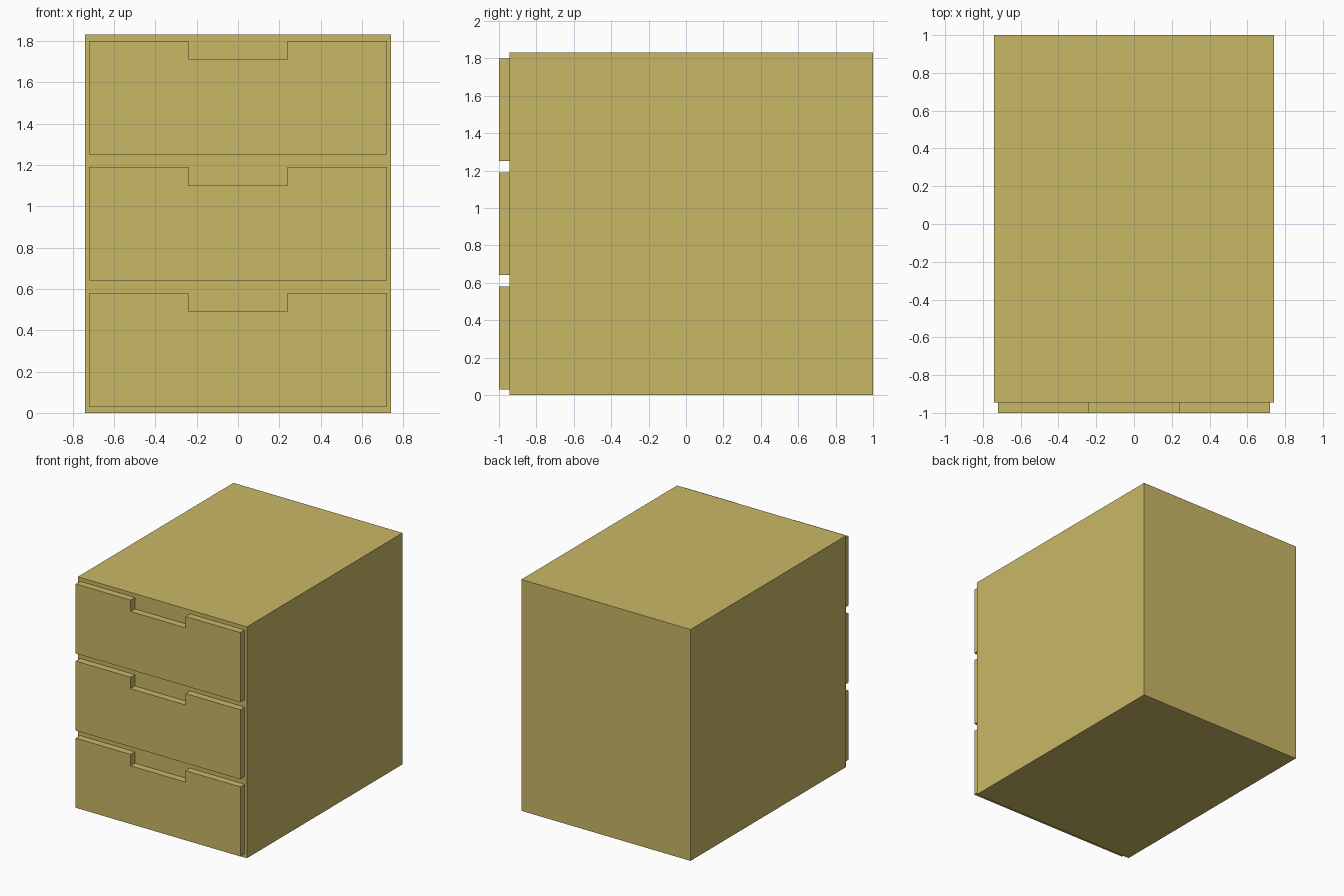
import bpy
import bmesh

if "Cube" in bpy.data.objects:
    bpy.data.objects.remove(bpy.data.objects["Cube"])

wood = bpy.data.materials.new("pale_wood")
wood.diffuse_color = (0.584, 0.479, 0.133, 1.0)
wood.use_nodes = True
wood.node_tree.nodes["Principled BSDF"].inputs["Base Color"].default_value = wood.diffuse_color


def extruded(name, profile, y_front, y_back):
    """Extrude an x-z outline from y_front to y_back."""
    bm = bmesh.new()
    face = bm.faces.new([bm.verts.new((x, y_front, z)) for x, z in profile])
    result = bmesh.ops.extrude_face_region(bm, geom=[face], use_keep_orig=True)
    moved = [v for v in result["geom"] if isinstance(v, bmesh.types.BMVert)]
    bmesh.ops.translate(bm, verts=moved, vec=(0, y_back - y_front, 0))
    bmesh.ops.recalc_face_normals(bm, faces=bm.faces)
    mesh = bpy.data.meshes.new(name)
    bm.to_mesh(mesh)
    bm.free()
    mesh.materials.append(wood)
    obj = bpy.data.objects.new(name, mesh)
    bpy.context.collection.objects.link(obj)
    return obj


# Cabinet body
W, H = 0.74, 1.83
extruded("cabinet_body", [(-W, 0), (W, 0), (W, H), (-W, H)], -0.945, 1.0)

# Three drawer fronts, each with a hand notch in the top edge
HALF, NOTCH, DEPTH, HEIGHT = 0.72, 0.24, 0.09, 0.55
for i, level in enumerate(("bottom", "middle", "top")):
    low = 0.03 + i * 0.61
    high = low + HEIGHT
    right = [(HALF, low), (HALF, high), (NOTCH, high), (NOTCH, high - DEPTH)]
    left = [(-x, z) for x, z in reversed(right)]
    extruded(level + "_drawer_front", right + left, -1.0, -0.945)
